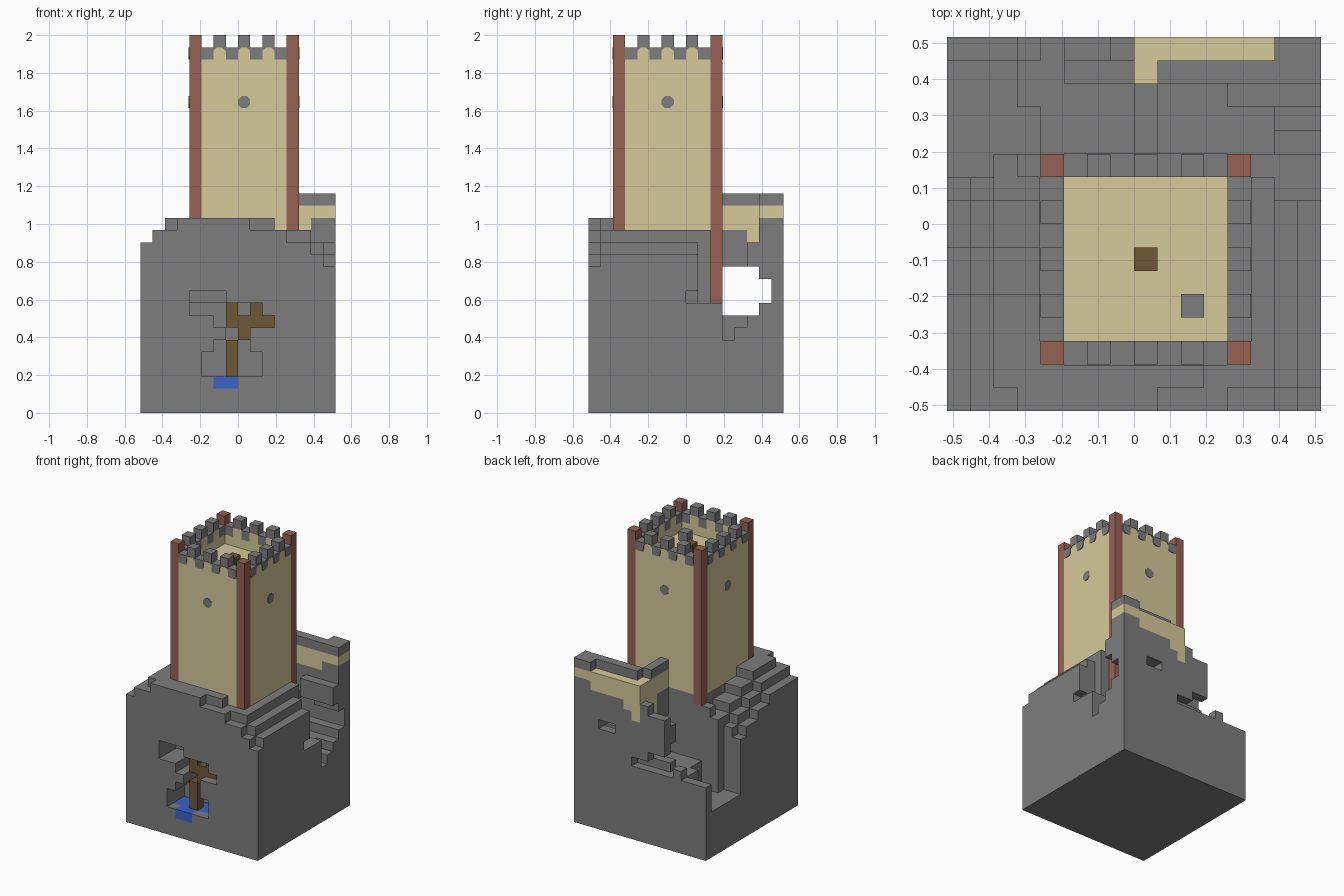
import bpy, bmesh, math
from mathutils import Vector, Matrix

if "Cube" in bpy.data.objects:
    bpy.data.objects.remove(bpy.data.objects["Cube"], do_unlink=True)

UNIT = 2 / 31          # edge of one block
SIDE = 16              # blocks along each side of the ground


def srgb(*rgb):
    return [((c / 255 + 0.055) / 1.055) ** 2.4 for c in rgb] + [1]


def material(name, *rgb):
    mat = bpy.data.materials.new(name)
    mat.use_nodes = True
    mat.diffuse_color = srgb(*rgb)
    node = mat.node_tree.nodes["Principled BSDF"]
    node.inputs["Base Color"].default_value = srgb(*rgb)
    node.inputs["Roughness"].default_value = 0.9
    return mat


STONE = material("stone grey", 125, 125, 125)
SAND = material("sandstone", 214, 202, 155)
BRICK = material("brick red", 150, 97, 83)
WOOD = material("wood brown", 110, 88, 54)
WATER = material("water blue", 60, 97, 200)

blocks = {}            # (i, j, k) -> (part, material)


def fill(part, mat, xs, ys, zs):
    for i in range(*xs):
        for j in range(*ys):
            for k in range(*zs):
                blocks[i, j, k] = (part, mat)


def carve(xs, ys, zs):
    for i in range(*xs):
        for j in range(*ys):
            for k in range(*zs):
                blocks.pop((i, j, k), None)


# Ground heights: plateau, then terraced slopes on both flanks
height = {(i, j): 15 for i in range(SIDE) for j in range(SIDE)}


def level(xs, ys, top):
    for i in range(*xs):
        for j in range(*ys):
            height[i, j] = top


level((3, 9), (0, 2), 16)
level((9, 11), (1, 2), 16)
for (i, j) in height:
    if i < 4 and j < 10:
        height[i, j] = 14 + min(i, 2) - max(0, (j - 3) // 2)
    elif i >= 12 and j == 0 or i >= 13:
        height[i, j] = 15 - max(0, i - 13) - (j == 0)
level((2, 3), (0, 1), 15)

# Gorge behind the tower
level((13, 16), (9, 11), 9)
level((13, 14), (9, 10), 15)
level((0, 16), (11, 15), 8)
level((0, 3), (10, 15), 5)
level((3, 4), (11, 13), 5)
level((2, 4), (10, 11), 13)
level((3, 4), (10, 11), 14)
level((14, 16), (11, 12), 6)
level((14, 16), (12, 13), 7)

# Back rim and the raised ridge
level((0, 3), (15, 16), 8)
level((3, 5), (15, 16), 9)
level((5, 7), (15, 16), 14)
level((5, 8), (14, 15), 13)
level((7, 8), (15, 16), 15)
level((8, 16), (14, 16), 17)
level((9, 16), (14, 15), 18)
level((14, 16), (15, 16), 18)
level((8, 9), (11, 14), 18)
level((12, 16), (13, 14), 14)


def strata(i, j, k):
    """Sandstone seam running through the ridge."""
    if i < 8 or j < 11:
        return STONE
    seam = k == 16 or k == 15 and i < 14
    dip = k in (13, 14) and i < 10 - (k == 13) and j > 12
    return SAND if seam or dip else STONE


for (i, j), top in height.items():
    for k in range(top):
        blocks[i, j, k] = ("ground", strata(i, j, k))

# Tunnel under the ridge and small openings in the back
carve((3, 16), (11, 14), (8, 12))
carve((5, 16), (14, 15), (9, 11))
carve((4, 9), (15, 16), (8, 9))
carve((5, 7), (15, 16), (8, 10))
carve((11, 13), (14, 16), (11, 12))
carve((15, 16), (8, 9), (9, 10))

# Cave in the front face
carve((5, 10), (0, 3), (3, 5))
carve((6, 9), (0, 3), (5, 6))
carve((7, 9), (0, 3), (6, 7))
carve((6, 11), (0, 3), (7, 8))
carve((4, 10), (0, 3), (8, 9))
carve((4, 7), (0, 2), (9, 10))
fill("cave_pool", WATER, (6, 8), (0, 1), (2, 3))
fill("cave_pool", WATER, (5, 10), (1, 3), (2, 3))
fill("cave_beams", WOOD, (7, 8), (1, 2), (3, 6))
fill("cave_beams", WOOD, (8, 9), (1, 2), (6, 7))
fill("cave_beams", WOOD, (7, 11), (1, 2), (7, 8))
fill("cave_beams", WOOD, (7, 8), (1, 2), (8, 9))
fill("cave_beams", WOOD, (9, 10), (1, 2), (8, 9))

# Tower: walls, sunken roof deck, battlements and corner posts
X0, X1, Y0, Y1 = 4, 13, 2, 11
TOP = 31
fill("tower_walls", SAND, (X0, X1), (Y0, Y1), (15, TOP - 1))
carve((X0 + 1, X1 - 1), (Y0 + 1, Y1 - 1), (TOP - 3, TOP))
for n in range(1, 8):
    for i, j in ((X0 + n, Y0), (X0 + n, Y1 - 1), (X0, Y0 + n), (X1 - 1, Y0 + n)):
        k = TOP - 1 if n % 2 == 0 else TOP - 2
        blocks[i, j, k] = ("battlements", STONE)
for i in (X0, X1 - 1):
    for j in (Y0, Y1 - 1):
        foot = 15 if j == Y0 else (9 if i > X0 else 14)
        fill("corner_posts", BRICK, (i, i + 1), (j, j + 1), (foot, TOP))
fill("roof_table", WOOD, (8, 9), (6, 7), (TOP - 3, TOP - 2))
fill("roof_stove", STONE, (10, 11), (4, 5), (TOP - 3, TOP - 2))


def place(i, j, k):
    return Vector((i - SIDE / 2, j - SIDE / 2, k)) * UNIT


def add_object(name, bm, mats):
    mesh = bpy.data.meshes.new(name)
    bm.to_mesh(mesh)
    bm.free()
    for mat in mats:
        mesh.materials.append(mat)
    obj = bpy.data.objects.new(name, mesh)
    bpy.context.collection.objects.link(obj)
    return obj


def block_part(part):
    """Mesh of the exposed block faces of one part."""
    bm = bmesh.new()
    mats = []
    for cell, (owner, mat) in blocks.items():
        if owner != part:
            continue
        if mat not in mats:
            mats.append(mat)
        for axis in range(3):
            u, v = (axis + 1) % 3, (axis + 2) % 3
            for side in (0, 1):
                near = list(cell)
                near[axis] += 2 * side - 1
                if tuple(near) in blocks:
                    continue
                ring = []
                for du, dv in ((0, 0), (1, 0), (1, 1), (0, 1)):
                    p = list(cell)
                    p[axis] += side
                    p[u] += du
                    p[v] += dv
                    ring.append(bm.verts.new(place(*p)))
                face = bm.faces.new(ring if side else ring[::-1])
                face.material_index = mats.index(mat)
    bmesh.ops.remove_doubles(bm, verts=bm.verts, dist=UNIT / 100)
    add_object(part, bm, mats)


for part in sorted({owner for owner, _ in blocks.values()}):
    block_part(part)


# Thin stone plates on the four tower sides: round window and scalloped frieze
CENTRE = place((X0 + X1) / 2, (Y0 + Y1) / 2, 0)
REACH = (X1 - X0) / 2 * UNIT


def wall_plate(name, outline, turn):
    bm = bmesh.new()
    verts = [bm.verts.new((x * UNIT, -REACH - 0.003, z * UNIT)) for x, z in outline]
    face = bm.faces.new(verts)
    extruded = bmesh.ops.extrude_face_region(bm, geom=[face])["geom"]
    moved = [g for g in extruded if isinstance(g, bmesh.types.BMVert)]
    bmesh.ops.translate(bm, verts=moved, vec=(0, 0.004, 0))
    bmesh.ops.recalc_face_normals(bm, faces=bm.faces)
    bmesh.ops.triangulate(bm, faces=bm.faces)
    bm.transform(Matrix.Translation(CENTRE) @ Matrix.Rotation(turn, 4, "Z"))
    add_object(name, bm, [STONE])


window = []
for step in range(8):
    angle = math.pi * (step + 0.5) / 4
    window.append((0.54 * math.cos(angle), 25.5 + 0.54 * math.sin(angle)))

CUT = 0.27             # corner cut of each scallop
frieze = [(3.5, TOP - 1), (-3.5, TOP - 1)]
for n in range(7):
    left = n - 3.5
    if n % 2 == 0:     # hanging tooth
        base = TOP - 2
        frieze += [(left, base + CUT), (left + CUT, base),
                   (left + 1 - CUT, base), (left + 1, base + CUT)]
    else:              # sandstone arch between teeth
        base = TOP - 1.02
        frieze += [(left, base - CUT), (left + CUT, base),
                   (left + 1 - CUT, base), (left + 1, base - CUT)]

for number, side in enumerate(("front", "left", "back", "right")):
    turn = number * math.pi / 2
    wall_plate(side + "_round_window", window, turn)
    wall_plate(side + "_frieze", frieze, turn)
